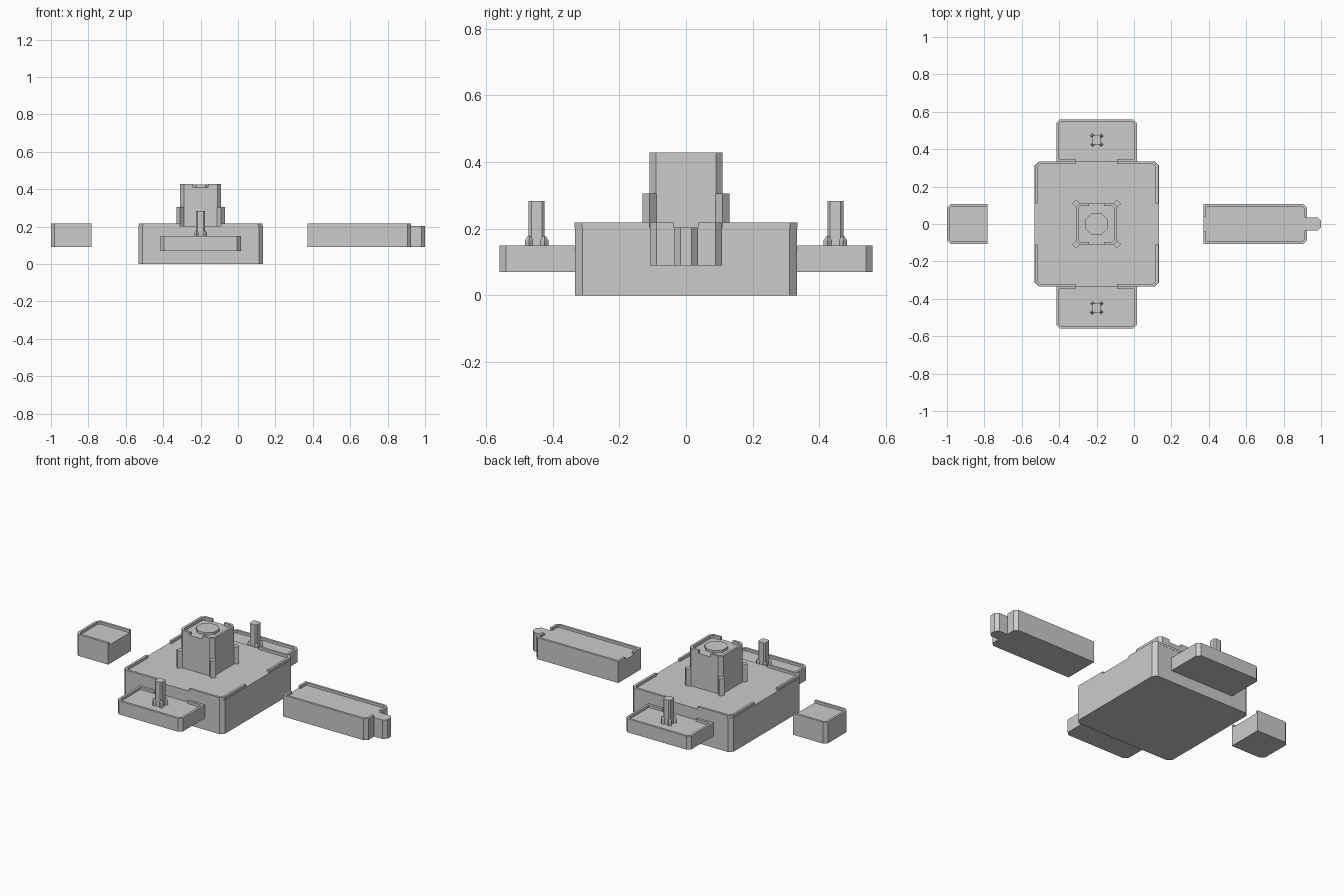
import bpy, bmesh, math
from mathutils import Vector

if "Cube" in bpy.data.objects:
    bpy.data.objects.remove(bpy.data.objects["Cube"])

CX = -0.2      # x centre of the platform group
RIM = 0.014    # wall thickness of every raised rim


def make(name, prisms):
    """One object from vertical prisms given as (points, z0, z1, top scale)."""
    bm = bmesh.new()
    for pts, z0, z1, s in prisms:
        n = len(pts)
        c = sum((Vector(p) for p in pts), Vector((0, 0))) / n
        low = [bm.verts.new((x, y, z0)) for x, y in pts]
        top = [bm.verts.new((*(c + (Vector(p) - c) * s), z1)) for p in pts]
        bm.faces.new(low[::-1])
        bm.faces.new(top)
        for i in range(n):
            j = (i + 1) % n
            bm.faces.new((low[i], low[j], top[j], top[i]))
    bmesh.ops.recalc_face_normals(bm, faces=bm.faces[:])
    me = bpy.data.meshes.new(name)
    bm.to_mesh(me)
    bm.free()
    ob = bpy.data.objects.new(name, me)
    bpy.context.collection.objects.link(ob)
    return ob


def flip(pts, sx, sy, cx=0):
    """Mirror points about x = cx and y = 0, keeping counter-clockwise order."""
    out = [(cx + (x - cx) * sx, y * sy) for x, y in pts]
    return out if sx * sy > 0 else out[::-1]


def chamfered(cx, cy, h, c):
    """Square of half size h with cut corners."""
    q = [(h, -h + c), (h, h - c), (h - c, h), (-h + c, h),
         (-h, h - c), (-h, -h + c), (-h + c, -h), (h - c, -h)]
    return [(cx + x, cy + y) for x, y in q]


def diamond(cx, cy, r):
    return [(cx + r, cy), (cx, cy + r), (cx - r, cy), (cx, cy - r)]


def wall(path, t=RIM):
    """Closed outline of a rim running along a counter-clockwise path."""
    p = [Vector(q) for q in path]
    nrm = []
    for a, b in zip(p, p[1:]):
        d = (b - a).normalized()
        nrm.append(Vector((-d.y, d.x)))
    inner = []
    for i, q in enumerate(p):
        a, b = nrm[max(i - 1, 0)], nrm[min(i, len(nrm) - 1)]
        inner.append(q + (a + b) * (t / (1 + a.dot(b))))
    return [tuple(q) for q in p + inner[::-1]]


SIGNS = [(sx, sy) for sx in (1, -1) for sy in (1, -1)]

# Main platform with four rim corners, open in the middle of each side
corner = wall([(0.13, 0.11), (0.13, 0.312), (0.108, 0.334), (-0.09, 0.334)])
make("main_platform",
     [(chamfered(CX, 0, 0.333, 0.022), 0, 0.203, 1)] +
     [(flip(corner, sx, sy, CX), 0.203, 0.218, 1) for sx, sy in SIGNS])

# Central tower with rims open at front and back
side = wall([(CX + 0.04, -0.11), (CX + 0.09, -0.11), (CX + 0.11, -0.09),
             (CX + 0.11, 0.09), (CX + 0.09, 0.11), (CX + 0.04, 0.11)])
make("tower",
     [(chamfered(CX, 0, 0.11, 0.02), 0.2, 0.41, 1)] +
     [(flip(side, sx, 1, CX), 0.41, 0.428, 1) for sx in (1, -1)])
make("tower_disc", [(chamfered(CX, 0, 0.06, 0.035), 0.405, 0.424, 1)])
make("tower_buttresses",
     [(diamond(CX + sx * 0.109, sy * 0.109, 0.021), 0.2, 0.305, 1) for sx, sy in SIGNS])

# Low side wings with a rim and a braced post each
wing = [(0.015, 0.332), (0.015, 0.54), (-0.005, 0.56),
        (-0.395, 0.56), (-0.415, 0.54), (-0.415, 0.332)]
wing_rim = wall([(-0.09, 0.334)] + [(0.015, 0.334)] + wing[1:-1] +
                [(-0.415, 0.334), (-0.31, 0.334)])
for sy, tag in ((-1, "front"), (1, "back")):
    make(tag + "_wing", [(flip(wing, 1, sy), 0.07, 0.135, 1),
                         (flip(wing_rim, 1, sy), 0.135, 0.15, 1)])
    cy = sy * 0.448
    make(tag + "_post", [(chamfered(CX, cy, 0.024, 0.008), 0.13, 0.283, 1)])
    braces = []
    for a, b in SIGNS:
        d = diamond(CX + a * 0.023, cy + b * 0.023, 0.012)
        braces += [(d, 0.13, 0.165, 1), (d, 0.165, 0.178, 0.3)]
    make(tag + "_post_braces", braces)

# Detached long arm with end tongue; rim open at both ends
arm = [(0.372, -0.108), (0.905, -0.108), (0.925, -0.088),
       (0.925, 0.088), (0.905, 0.108), (0.372, 0.108)]
arm_rim = wall([(0.925, 0.036), (0.925, 0.088), (0.905, 0.108),
                (0.372, 0.108), (0.372, 0.04)])
make("long_arm", [(arm, 0.09, 0.203, 1)] +
     [(flip(arm_rim, 1, sy), 0.203, 0.218, 1) for sy in (1, -1)])
make("arm_tongue", [([(0.92, -0.036), (0.98, -0.036), (1.0, -0.016),
                      (1.0, 0.016), (0.98, 0.036), (0.92, 0.036)], 0.09, 0.203, 1)])

# Detached end block, rim open toward the platform
block = [(-0.782, 0.108), (-0.98, 0.108), (-1.0, 0.088),
         (-1.0, -0.088), (-0.98, -0.108), (-0.782, -0.108)]
make("end_block", [(block, 0.09, 0.203, 1), (wall(block), 0.203, 0.218, 1)])
